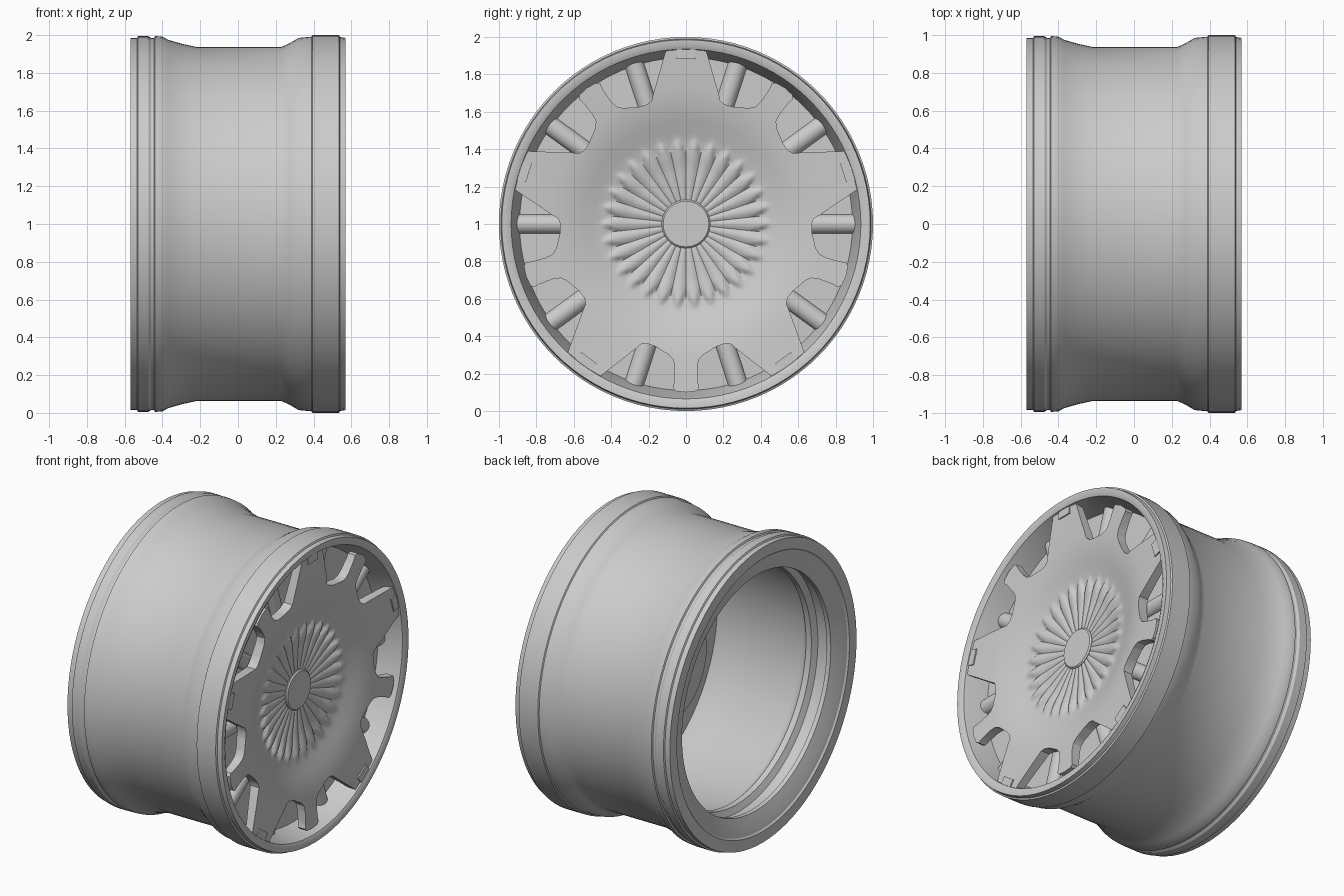
import bpy, bmesh
from math import sin, cos, pi, radians

if "Cube" in bpy.data.objects:
    bpy.data.objects.remove(bpy.data.objects["Cube"])


def finish(name, bm):
    """Clean up a bmesh and turn it into a named object."""
    bmesh.ops.remove_doubles(bm, verts=bm.verts, dist=1e-5)
    bmesh.ops.recalc_face_normals(bm, faces=bm.faces)
    me = bpy.data.meshes.new(name)
    bm.to_mesh(me)
    bm.free()
    ob = bpy.data.objects.new(name, me)
    bpy.context.collection.objects.link(ob)
    return ob


def smooth(ob, angle=30):
    bpy.ops.object.select_all(action='DESELECT')
    ob.select_set(True)
    bpy.context.view_layer.objects.active = ob
    bpy.ops.object.shade_smooth_by_angle(angle=radians(angle))


def polar(x, r, a):
    return (x, r * cos(a), 1 + r * sin(a))


def lathe(name, profile, segs=96, offset=None):
    """Spin a closed (x, r) profile round the wheel axis; offset shifts x."""
    bm = bmesh.new()
    rows = []
    for i in range(segs):
        a = 2 * pi * i / segs
        rows.append([bm.verts.new(polar(x + (offset(k, r, a) if offset else 0), r, a))
                     for k, (x, r) in enumerate(profile)])
    n = len(profile)
    for i in range(segs):
        p, q = rows[i], rows[(i + 1) % segs]
        for k in range(n):
            m = (k + 1) % n
            if profile[k][1] == 0 and profile[m][1] == 0:
                continue
            if profile[k][1] == 0:
                bm.faces.new((p[k], p[m], q[m]))
            elif profile[m][1] == 0:
                bm.faces.new((p[k], p[m], q[k]))
            else:
                bm.faces.new((p[k], p[m], q[m], q[k]))
    return finish(name, bm)


def prism(name, outline, x0, x1):
    """Extrude a (r, angle) outline along the wheel axis."""
    bm = bmesh.new()
    lo = [bm.verts.new(polar(x0, r, a)) for r, a in outline]
    hi = [bm.verts.new(polar(x1, r, a)) for r, a in outline]
    bm.faces.new(lo)
    bm.faces.new(hi[::-1])
    for i in range(len(lo)):
        j = (i + 1) % len(lo)
        bm.faces.new((lo[i], lo[j], hi[j], hi[i]))
    return finish(name, bm)


# Rim barrel with stepped bead seats, tapering front wall and stepped rear lip
outer = [(-.57, .985), (-.535, .985), (-.53, .995), (-.475, .995), (-.46, .985),
         (-.445, .985), (-.44, .995), (-.40, .992), (-.37, .975), (-.30, .955),
         (-.22, .937), (.23, .937), (.27, .955), (.32, .985), (.39, .992),
         (.395, 1.0), (.535, 1.0), (.54, .99), (.57, .985)]
inner = [(.57, .955), (.56, .935), (.41, .89), (.34, .88), (.2, .87), (-.28, .82),
         (-.32, .80), (-.34, .78), (-.38, .78), (-.40, .82), (-.48, .82),
         (-.49, .785), (-.52, .785), (-.55, .86), (-.56, .90), (-.57, .91)]
smooth(lathe("rim_barrel", outer + inner))

# Inner wheel disc and hub
smooth(lathe("wheel_disc", [(.10, 0), (.10, .36), (.36, .40), (.39, .60), (.39, .90),
                            (.41, .90), (.415, .60), (.415, 0)]))

# Fluted dished cover
bowl = [(0, .43), (.13, .43), (.30, .438), (.40, .453), (.46, .468), (.52, .488),
        (.58, .508), (.64, .523), (.70, .533), (.78, .54), (.86, .545), (.94, .55)]


def bowl_x(r):
    for (r0, x0), (r1, x1) in zip(bowl, bowl[1:]):
        if r <= r1:
            return x0 + (x1 - x0) * (r - r0) / (r1 - r0)
    return bowl[-1][1]


radii = [0, .08, .13] + [.16 + .02 * i for i in range(10)] + \
        [.35 + .01 * i for i in range(12)] + [.49 + .03 * i for i in range(15)] + [.94]
front = [(bowl_x(r), r) for r in radii]
back = [(.50, .94), (.47, .70), (.44, .60), (.41, .45), (.41, 0)]


def flutes(k, r, a):
    if k >= len(front) or r < .1:
        return 0
    ridge = abs(cos(15 * a))
    end = .38 + .08 * ridge
    fade = max(0, min(1, (end - r) / .05))
    return .02 * fade * (.4 + .6 * ridge * min(1, r / .36))


cover = lathe("wheel_cover", front + back, 240, offset=flutes)

# Paired windows joined by a slot past the free spoke tip, five times round
half = [(.90, 0), (.895, 3.5), (.88, 4.6), (.85, 4.3), (.77, 4.5), (.73, 5.3), (.705, 7.5),
        (.69, 10.5), (.675, 14), (.672, 18), (.685, 20.5), (.72, 22)]
arc = [(.96, d) for d in range(30, -31, -5)]
outline = half + arc + [(r, -d) for r, d in half[:0:-1]]
for i in range(5):
    mid = 54 + 72 * i
    cutter = prism("window_cutter", [(r, radians(mid + d)) for r, d in outline], .3, .7)
    cutter.hide_render = True
    mod = cover.modifiers.new("window", 'BOOLEAN')
    mod.operation = 'DIFFERENCE'
    mod.solver = 'EXACT'
    mod.object = cutter
    bpy.context.view_layer.objects.active = cover
    bpy.ops.object.modifier_apply(modifier=mod.name)
    bpy.data.objects.remove(cutter)
smooth(cover)

# Centre cap
smooth(lathe("centre_cap", [(.42, 0), (.42, .13), (.445, .13), (.453, .122), (.455, 0)], 48))

# Round ribs on the disc, seen through the windows
for i in range(10):
    a = radians(36 * i)
    bm = bmesh.new()
    rings = []
    for r in (.62, .92):
        ring = []
        for k in range(13):
            t = pi * k / 12
            w, x = .052 * cos(t), .405 + .05 * sin(t)
            ring.append(bm.verts.new((x, r * cos(a) - w * sin(a), 1 + r * sin(a) + w * cos(a))))
        rings.append(ring)
        bm.faces.new(ring)
    for k in range(13):
        j = (k + 1) % 13
        bm.faces.new((rings[0][k], rings[0][j], rings[1][j], rings[1][k]))
    smooth(finish(f"disc_rib_{i + 1}", bm))

# Small pads where the five bridges meet the rim
for i in range(5):
    a = radians(18 + 72 * i)
    prism(f"bridge_pad_{i + 1}", [(.885, a - .058), (.94, a - .055), (.94, a + .055), (.885, a + .058)],
          .50, .555)
